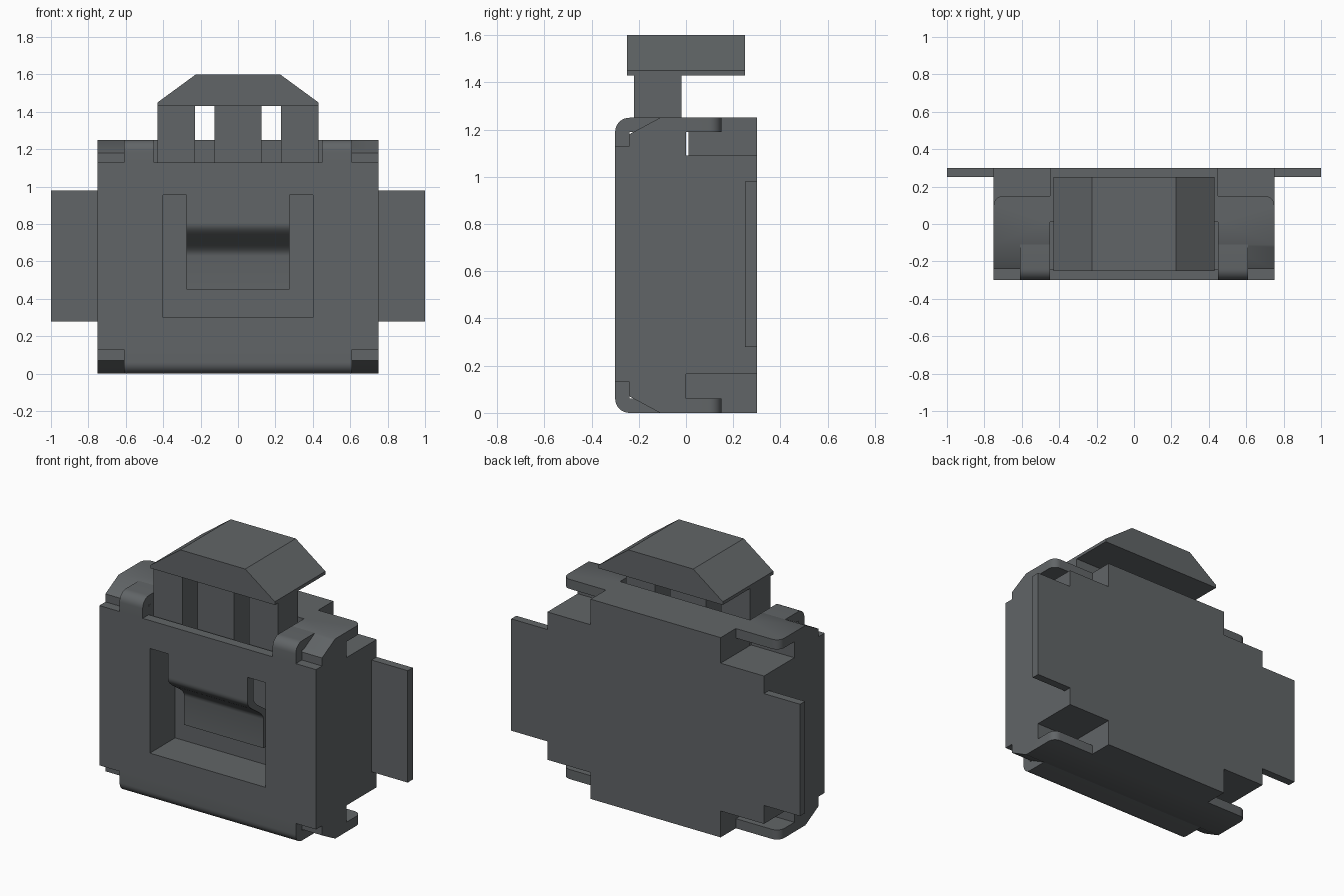
import bpy, bmesh, math
from mathutils import Vector

if "Cube" in bpy.data.objects:
    bpy.data.objects.remove(bpy.data.objects["Cube"])

grey = bpy.data.materials.new("dark_grey")
grey.diffuse_color = (0.12, 0.13, 0.136, 1.0)
grey.use_nodes = True
grey.node_tree.nodes["Principled BSDF"].inputs["Base Color"].default_value = grey.diffuse_color


def prism(name, pts, axis, a, b):
    """Extrude a 2D outline along an axis from a to b."""
    def place(p, t):
        return {"x": (t, p[0], p[1]), "y": (p[0], t, p[1]), "z": (p[0], p[1], t)}[axis]
    bm = bmesh.new()
    lo = [bm.verts.new(place(p, a)) for p in pts]
    hi = [bm.verts.new(place(p, b)) for p in pts]
    n = len(pts)
    bm.faces.new(lo)
    bm.faces.new(hi[::-1])
    for i in range(n):
        j = (i + 1) % n
        bm.faces.new((lo[i], hi[i], hi[j], lo[j]))
    bmesh.ops.recalc_face_normals(bm, faces=bm.faces[:])
    me = bpy.data.meshes.new(name)
    bm.to_mesh(me)
    bm.free()
    me.materials.append(grey)
    ob = bpy.data.objects.new(name, me)
    bpy.context.collection.objects.link(ob)
    return ob


def box(name, x0, x1, y0, y1, z0, z1):
    return prism(name, [(x0, y0), (x1, y0), (x1, y1), (x0, y1)], "z", z0, z1)


def arc(cx, cy, r, a0, a1, n=8):
    return [(cx + r * math.cos(math.radians(a0 + (a1 - a0) * i / n)),
             cy + r * math.sin(math.radians(a0 + (a1 - a0) * i / n))) for i in range(n + 1)]


def activate(ob):
    bpy.ops.object.select_all(action="DESELECT")
    ob.select_set(True)
    bpy.context.view_layer.objects.active = ob


def cut(ob, cutter):
    activate(ob)
    m = ob.modifiers.new("cut", "BOOLEAN")
    m.operation = "DIFFERENCE"
    m.solver = "EXACT"
    m.object = cutter
    bpy.ops.object.modifier_apply(modifier=m.name)
    bpy.data.objects.remove(cutter)


def smooth(ob):
    activate(ob)
    bpy.ops.object.shade_smooth_by_angle(angle=math.radians(30))


H = 1.25

# Housing: chamfered block, trimmed so only the mounting flanges reach x = 1
housing = prism("housing", [(-.24, .07), (-.11, 0), (.3, 0), (.3, H), (-.11, H), (-.24, H - .07)],
                "x", -1, 1)
for s in (-1, 1):
    def xs(a, b):
        return sorted((s * a, s * b))
    cut(housing, box("c", *xs(.75, 1.1), -.5, .25, -.1, 1.4))
    cut(housing, box("c", *xs(.75, 1.1), -.5, .5, -.1, .28))
    cut(housing, box("c", *xs(.75, 1.1), -.5, .5, .98, 1.4))
    # rear corner notches, leaving thin rounded tabs at top and bottom
    outline = [(.45, .15)] + arc(.70, .10, .05, 90, 0) + [(1.1, .10), (1.1, .4), (.45, .4)]
    outline = [(s * x, y) for x, y in outline]
    for z0, z1, t0, t1 in ((.06, .165, -.1, .11), (1.09, 1.19, 1.14, 1.4)):
        cut(housing, box("c", *xs(.45, .9), 0, .4, z0, z1))
        cut(housing, prism("c", outline, "z", t0, t1))
# plunger slot and front cavity
cut(housing, box("c", -.45, .45, -.4, .01, 1.0, 1.4))
cut(housing, box("c", -.4, .4, -.4, -.05, .3, .955))
smooth(housing)

# Cover: sheet wrapped round the front with rounded bends
outer = [(-.11, 0)] + arc(-.24, .06, .06, 270, 180) + arc(-.24, H - .06, .06, 180, 90) + [(-.11, H)]
inner = [(-.11, H - .06), (-.24, H - .06), (-.24, .06), (-.11, .06)]
cover = prism("front_cover", outer + inner, "x", -.75, .75)
for x0, x1 in ((-.9, -.61), (.61, .9)):
    cut(cover, box("c", x0, x1, -.5, .2, -.1, .13))
    cut(cover, box("c", x0, x1, -.5, .2, 1.13, 1.4))
cut(cover, box("c", -.45, .45, -.5, .2, 1.13, 1.4))
cut(cover, prism("c", [(-.4, .3), (.4, .3), (.4, .955), (.275, .955), (.275, .81),
                       (-.275, .81), (-.275, .955), (-.4, .955)], "y", -.4, -.2))
smooth(cover)

# Spring tongue: S-bend going inward from the cover
front = [(-.3, .81)] + [(-.3 + .16 * (1 - math.cos(math.pi * i / 12)) / 2, .80 - .17 * i / 12)
                        for i in range(13)] + [(-.14, .45)]
back = [(y + .06, z) for y, z in front[::-1]]
tongue = prism("spring_tongue", front + back, "x", -.275, .275)
smooth(tongue)

# Button: chamfered cap on three legs
prism("button_cap", [(-.43, 1.43), (.43, 1.43), (.43, 1.45), (.225, 1.6), (-.225, 1.6), (-.43, 1.45)],
      "y", -.25, .25)
for name, x0, x1 in (("left_leg", -.43, -.23), ("middle_leg", -.125, .125), ("right_leg", .23, .43)):
    box("button_" + name, x0, x1, -.22, -.02, 1.0, 1.43)
